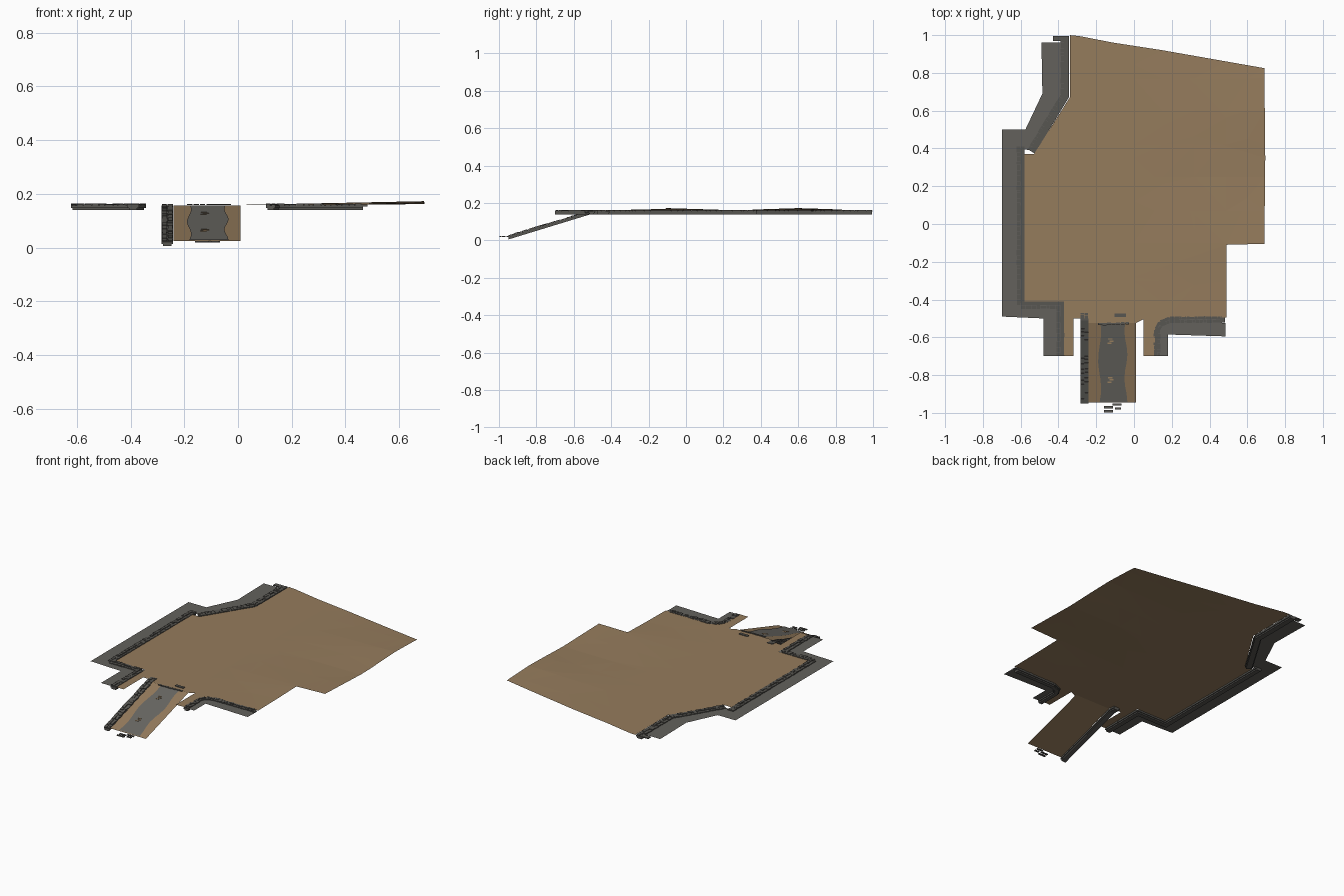
import bpy, bmesh, math, random
from mathutils import Vector, Matrix

if "Cube" in bpy.data.objects:
    bpy.data.objects.remove(bpy.data.objects["Cube"])

random.seed(4)
Z = 0.157                      # level of the upper terrace


def material(name, rgb):
    m = bpy.data.materials.new(name)
    m.diffuse_color = (*rgb, 1)
    m.use_nodes = True
    m.node_tree.nodes["Principled BSDF"].inputs["Base Color"].default_value = m.diffuse_color
    return m


EARTH = material("earth", (0.30, 0.20, 0.108))
SLAB = material("slab grey", (0.125, 0.120, 0.107))
STONE = material("wall stone", (0.095, 0.092, 0.083))
PATH = material("path grey", (0.140, 0.136, 0.122))


def finish(name, bm, mat):
    me = bpy.data.meshes.new(name)
    bm.to_mesh(me)
    bm.free()
    me.materials.append(mat)
    ob = bpy.data.objects.new(name, me)
    bpy.context.collection.objects.link(ob)
    return ob


def sheet(name, outline, mat, z_of, cuts_x=(), cuts_y=()):
    """Flat outline cut by grid lines and lifted by a height rule."""
    bm = bmesh.new()
    f = bm.faces.new([bm.verts.new((x, y, 0)) for x, y in outline])
    f.normal_update()
    if f.normal.z < 0:
        f.normal_flip()
    bmesh.ops.triangulate(bm, faces=bm.faces[:])
    for axis, cuts in (((1, 0, 0), cuts_x), ((0, 1, 0), cuts_y)):
        for c in cuts:
            bmesh.ops.bisect_plane(bm, geom=bm.verts[:] + bm.edges[:] + bm.faces[:],
                                   plane_co=Vector(axis) * c, plane_no=axis)
    bmesh.ops.triangulate(bm, faces=bm.faces[:])
    for v in bm.verts:
        v.co.z = z_of(v.co.x, v.co.y)
    return finish(name, bm, mat)


def sweep(name, pts, width, z0, z1, mat):
    """Mitred rectangular strip along a 3D path."""
    pts = [Vector(p) for p in pts]
    bm = bmesh.new()
    rings = []
    for i, p in enumerate(pts):
        a = (p - pts[i - 1]) if i else (pts[1] - p)
        b = (pts[i + 1] - p) if i < len(pts) - 1 else a
        na = Vector((-a.y, a.x, 0)).normalized()
        nb = Vector((-b.y, b.x, 0)).normalized()
        n = (na + nb).normalized()
        n *= width / 2 / max(n.dot(na), 0.4)
        rings.append([bm.verts.new(p + s * n + Vector((0, 0, z)))
                      for s, z in ((-1, z0), (1, z0), (1, z1), (-1, z1))])
    for r, q in zip(rings, rings[1:]):
        for k in range(4):
            bm.faces.new((r[k], r[(k + 1) % 4], q[(k + 1) % 4], q[k]))
    bm.faces.new(rings[0])
    bm.faces.new(rings[-1])
    bmesh.ops.recalc_face_normals(bm, faces=bm.faces[:])
    return finish(name, bm, mat)


def add_stone(bm, c, size, yaw=0.0, pitch=0.0):
    m = (Matrix.Translation(c) @ Matrix.Rotation(yaw, 4, 'Z') @
         Matrix.Rotation(-pitch, 4, 'Y') @ Matrix.Diagonal((*size, 1)))
    bmesh.ops.create_cube(bm, size=1, matrix=m)


def capstones(name, pts, width):
    """Two rows of irregular flat stones along a path."""
    bm = bmesh.new()
    pts = [Vector(p) for p in pts]
    for a, b in zip(pts, pts[1:]):
        d = b - a
        n = Vector((-d.y, d.x, 0)).normalized()
        yaw, pitch = math.atan2(d.y, d.x), math.atan2(d.z, d.to_2d().length)
        for side in (-1, 1):
            t = 0.0
            while t < d.length - 0.004:
                ln = min(random.uniform(0.014, 0.034), d.length - t)
                h = random.uniform(0.003, 0.007)
                c = a + d.normalized() * (t + ln / 2) + n * side * width / 4
                c.z += h / 2
                add_stone(bm, c, (ln - 0.002, width / 2 - random.uniform(0, 0.006), h),
                          yaw, pitch)
                t += ln
    return finish(name, bm, STONE)


def wall(name, pts, width):
    sweep(name + "_base", pts, width - 0.012, -0.017, -0.009, STONE)
    sweep(name + "_body", pts, width, -0.009, -0.0005, STONE)
    capstones(name + "_capstones", pts, width)


def ground_z(x, y):
    wave = math.cos(2 * math.pi * (y + 0.1) / 0.7)
    return Z + 0.002 + max(x, 0) * (0.012 + 0.008 * wave)


def ramp_z(x, y):
    return Z + min(0.0, (y + 0.51) * 0.306)


# uneven earth terrace
sheet("ground", [(-0.34, 1.0), (-0.29, 0.995), (-0.11, 0.96), (0.15, 0.92), (0.69, 0.825),
                 (0.695, 0.35), (0.69, -0.105), (0.49, -0.11), (0.49, -0.495), (0.18, -0.495),
                 (0.13, -0.52), (0.11, -0.56), (0.11, -0.70), (0.05, -0.70), (0.05, -0.505),
                 (0.01, -0.525), (-0.24, -0.525), (-0.24, -0.50), (-0.32, -0.50),
                 (-0.32, -0.70), (-0.37, -0.70), (-0.37, -0.41), (-0.58, -0.41),
                 (-0.58, 0.37), (-0.53, 0.37), (-0.34, 0.67)], EARTH, ground_z,
      [0, 0.15, 0.32, 0.49, 0.6], [-0.3, -0.1, 0.07, 0.25, 0.42, 0.6, 0.77])

# flat grey slabs beyond the walls
sheet("left_slab", [(-0.37, 0.96), (-0.49, 0.96), (-0.485, 0.69), (-0.575, 0.50),
                    (-0.70, 0.50), (-0.70, -0.49), (-0.48, -0.50), (-0.48, -0.70),
                    (-0.39, -0.70), (-0.39, -0.43), (-0.60, -0.43), (-0.60, 0.40),
                    (-0.55, 0.39), (-0.37, 0.68)], SLAB, lambda x, y: Z)
sheet("right_slab", [(0.12, -0.70), (0.18, -0.70), (0.18, -0.585), (0.485, -0.595),
                     (0.485, -0.525), (0.455, -0.525), (0.455, -0.50), (0.19, -0.50),
                     (0.13, -0.54)], SLAB, lambda x, y: Z)

# low stone walls around the terrace
wall("upper_left_wall", [(-0.366, 0.995, Z), (-0.366, 0.68, Z), (-0.545, 0.385, Z)], 0.046)
wall("left_wall", [(-0.60, 0.41, Z), (-0.60, -0.43, Z), (-0.39, -0.43, Z),
                   (-0.39, -0.70, Z)], 0.042)
wall("right_wall", [(0.122, -0.70, Z), (0.122, -0.56, Z), (0.142, -0.525, Z),
                    (0.19, -0.508, Z), (0.465, -0.505, Z)], 0.036)

# sloping ramp with a wall on its left side
sheet("ramp", [(-0.24, -0.945), (0.01, -0.945), (0.01, -0.51), (-0.24, -0.51)],
      EARTH, ramp_z, (), [-0.8, -0.65])
wall("ramp_wall", [(-0.263, -0.95, ramp_z(0, -0.95)), (-0.263, -0.51, Z),
                   (-0.263, -0.47, Z)], 0.043)

# worn path with wavy borders
ys = [-0.943 + 0.0418 * i for i in range(11)]
sheet("path", [(-0.043 + 0.008 * math.sin(25 * y), y) for y in ys] +
      [(-0.182 + 0.008 * math.sin(21 * y + 1), y) for y in reversed(ys)],
      PATH, lambda x, y: ramp_z(x, y) + 0.004)

# small earth patches showing through the path
bm = bmesh.new()
for py in (-0.62, -0.825):
    for dx, dy in ((-0.006, -0.012), (0.004, 0), (-0.003, 0.011)):
        add_stone(bm, (-0.123 + dx, py + dy, ramp_z(0, py + dy) + 0.005),
                  (0.022, 0.007, 0.002))
finish("path_patches", bm, EARTH)

# loose stones at the ramp ends and wall ends
bm = bmesh.new()
for x, y, w in ((-0.09, -0.955, 0.045), (-0.135, -0.97, 0.045), (-0.085, -0.977, 0.03),
                (-0.135, -0.992, 0.05)):
    add_stone(bm, (x, y, 0.022), (w, 0.012, 0.005))
for i in range(7):
    add_stone(bm, (-0.18 + 0.024 * i, -0.527 + random.uniform(-0.004, 0.004), Z + 0.003),
              (0.02, 0.012, 0.004))
add_stone(bm, (-0.072, -0.484, Z + 0.004), (0.06, 0.018, 0.004))
add_stone(bm, (-0.405, 0.982, Z), (0.05, 0.028, 0.006))
add_stone(bm, (0.47, -0.508, Z), (0.025, 0.025, 0.006))
finish("loose_stones", bm, STONE)
